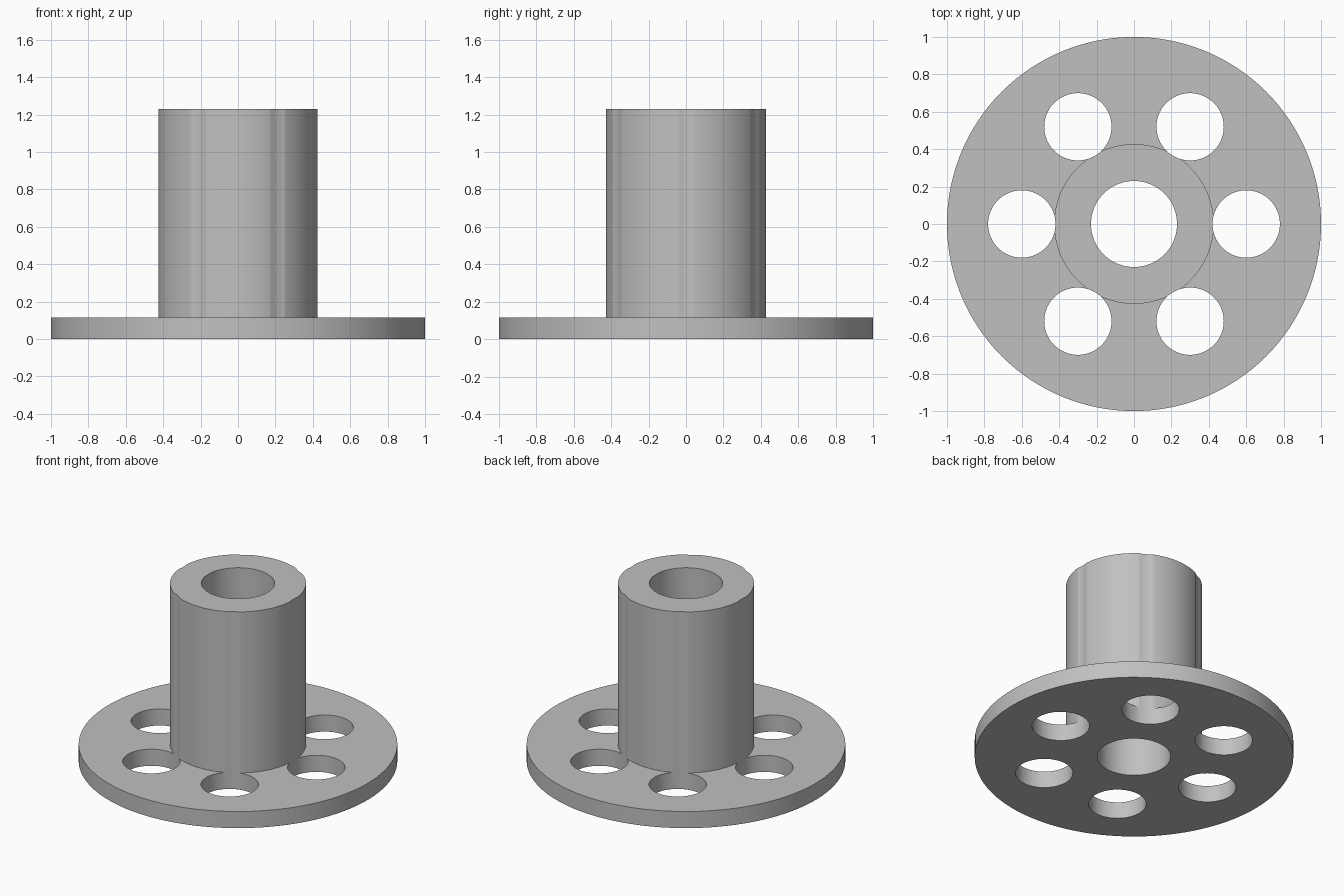
import bpy
import bmesh
import math
from mathutils import Matrix

cube = bpy.data.objects.get("Cube")
if cube:
    bpy.data.objects.remove(cube, do_unlink=True)

SEGMENTS = 128
BORE, HUB, RIM = 0.23, 0.427, 1.0
PLATE_TOP, HUB_TOP = 0.115, 1.23
HOLE_RADIUS, HOLE_CIRCLE, HOLE_COUNT = 0.18, 0.6, 6

# Plain grey material
grey = bpy.data.materials.new("grey")
grey.use_nodes = True
colour = (0.53, 0.53, 0.53, 1)
grey.diffuse_color = colour
grey.node_tree.nodes["Principled BSDF"].inputs["Base Color"].default_value = colour


def add_object(name, bm):
    bmesh.ops.recalc_face_normals(bm, faces=bm.faces)
    mesh = bpy.data.meshes.new(name)
    bm.to_mesh(mesh)
    bm.free()
    mesh.materials.append(grey)
    obj = bpy.data.objects.new(name, mesh)
    bpy.context.collection.objects.link(obj)
    return obj


# Flanged hub: one turned cross-section with a through bore
profile = [(BORE, 0), (RIM, 0), (RIM, PLATE_TOP), (HUB, PLATE_TOP),
           (HUB, HUB_TOP), (BORE, HUB_TOP)]
bm = bmesh.new()
rings = []
for i in range(SEGMENTS):
    a = math.tau * i / SEGMENTS
    rings.append([bm.verts.new((r * math.cos(a), r * math.sin(a), z))
                  for r, z in profile])
for i, ring in enumerate(rings):
    after = rings[(i + 1) % SEGMENTS]
    for j in range(len(profile)):
        k = (j + 1) % len(profile)
        bm.faces.new((ring[j], after[j], after[k], ring[k]))
flanged_hub = add_object("flanged_hub", bm)

# Ring of bolt holes, which also graze the hub wall
bm = bmesh.new()
for i in range(HOLE_COUNT):
    turn = Matrix.Rotation(math.tau * i / HOLE_COUNT, 4, "Z")
    place = turn @ Matrix.Translation((HOLE_CIRCLE, 0, HUB_TOP / 2))
    bmesh.ops.create_cone(bm, cap_ends=True, segments=SEGMENTS // 2,
                          radius1=HOLE_RADIUS, radius2=HOLE_RADIUS,
                          depth=HUB_TOP + 0.4, matrix=place)
cutter = add_object("bolt_hole_cutter", bm)
cutter.hide_render = True

cut = flanged_hub.modifiers.new("bolt_holes", "BOOLEAN")
cut.operation = "DIFFERENCE"
cut.solver = "EXACT"
cut.object = cutter

bpy.ops.object.select_all(action="DESELECT")
flanged_hub.select_set(True)
bpy.context.view_layer.objects.active = flanged_hub
bpy.ops.object.modifier_apply(modifier=cut.name)
bpy.data.objects.remove(cutter, do_unlink=True)
bpy.ops.object.shade_smooth_by_angle(angle=math.radians(30))
